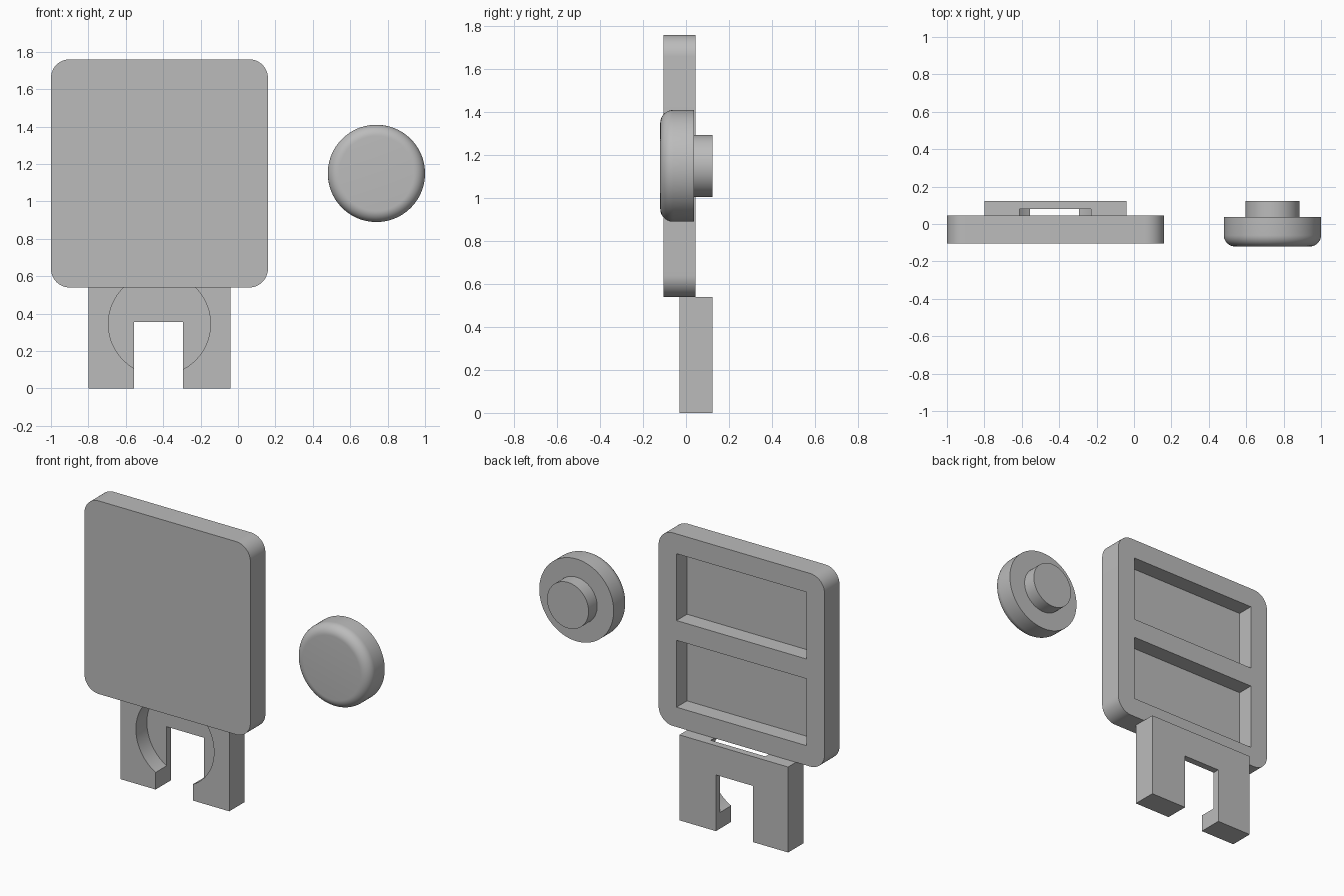
import bpy, bmesh, math
from mathutils import Matrix

cube = bpy.data.objects.get("Cube")
if cube:
    bpy.data.objects.remove(cube, do_unlink=True)

grey = bpy.data.materials.new("light_grey")
grey.use_nodes = True
grey.diffuse_color = (0.5, 0.5, 0.5, 1)
grey.node_tree.nodes["Principled BSDF"].inputs["Base Color"].default_value = (0.5, 0.5, 0.5, 1)


def finish(name, bm):
    bmesh.ops.recalc_face_normals(bm, faces=bm.faces)
    mesh = bpy.data.meshes.new(name)
    bm.to_mesh(mesh)
    bm.free()
    mesh.materials.append(grey)
    obj = bpy.data.objects.new(name, mesh)
    bpy.context.collection.objects.link(obj)
    return obj


def box(name, x, y, z, radius=0):
    """Box from (min, max) ranges, optionally with its four y-direction edges rounded."""
    bm = bmesh.new()
    bmesh.ops.create_cube(bm, size=1)
    for v in bm.verts:
        for i, (lo, hi) in enumerate((x, y, z)):
            v.co[i] = hi if v.co[i] > 0 else lo
    if radius:
        edges = [e for e in bm.edges if abs(e.verts[0].co.y - e.verts[1].co.y) > 0.01]
        bmesh.ops.bevel(bm, geom=edges, offset=radius, segments=12, profile=0.5, affect='EDGES')
    return finish(name, bm)


def disc(name, x, z, y, r, fillet=0):
    """Cylinder along y, optionally with a rounded front rim."""
    bm = bmesh.new()
    place = Matrix.Translation((x, sum(y) / 2, z)) @ Matrix.Rotation(math.pi / 2, 4, 'X')
    bmesh.ops.create_cone(bm, cap_ends=True, segments=96, radius1=r, radius2=r,
                          depth=y[1] - y[0], matrix=place)
    if fillet:
        rim = [e for e in bm.edges if all(v.co.y < y[0] + 0.001 for v in e.verts)]
        bmesh.ops.bevel(bm, geom=rim, offset=fillet, segments=10, profile=0.5, affect='EDGES')
    return finish(name, bm)


def cut(obj, cutters):
    bpy.context.view_layer.objects.active = obj
    for cutter in cutters:
        cutter.hide_render = True
        mod = obj.modifiers.new("cut", 'BOOLEAN')
        mod.operation, mod.solver, mod.object = 'DIFFERENCE', 'EXACT', cutter
        bpy.ops.object.modifier_apply(modifier=mod.name)
        bpy.data.objects.remove(cutter, do_unlink=True)


# Rounded panel with two rectangular pockets in the back
panel = box("panel", (-1, 0.16), (-0.105, 0.045), (0.54, 1.76), 0.1)
margin, height = 0.125, 0.4225
pockets = []
for i in range(2):
    bottom = 0.54 + margin + i * (height + margin)
    pockets.append(box("pocket_cutter", (-1 + margin, 0.16 - margin), (-0.06, 0.2),
                       (bottom, bottom + height)))
cut(panel, pockets)

# Forked bracket with a round seat in front and an open slot below
bracket = box("bracket", (-0.8, -0.04), (-0.03, 0.123), (0, 0.54))
cut(bracket, [disc("seat_cutter", -0.42, 0.345, (-0.2, 0.08), 0.273),
              box("slot_cutter", (-0.555, -0.295), (-0.3, 0.3), (-0.2, 0.355))])

# Round knob with a rear stem
knob = disc("knob", 0.74, 1.15, (-0.12, 0.037), 0.26, 0.06)
stem = disc("knob_stem", 0.74, 1.15, (0.037, 0.123), 0.145)

# Smooth curved surfaces, keep hard edges crisp
bpy.ops.object.select_all(action='DESELECT')
for obj in (panel, bracket, knob, stem):
    obj.select_set(True)
bpy.context.view_layer.objects.active = panel
bpy.ops.object.shade_smooth_by_angle(angle=math.radians(30))
